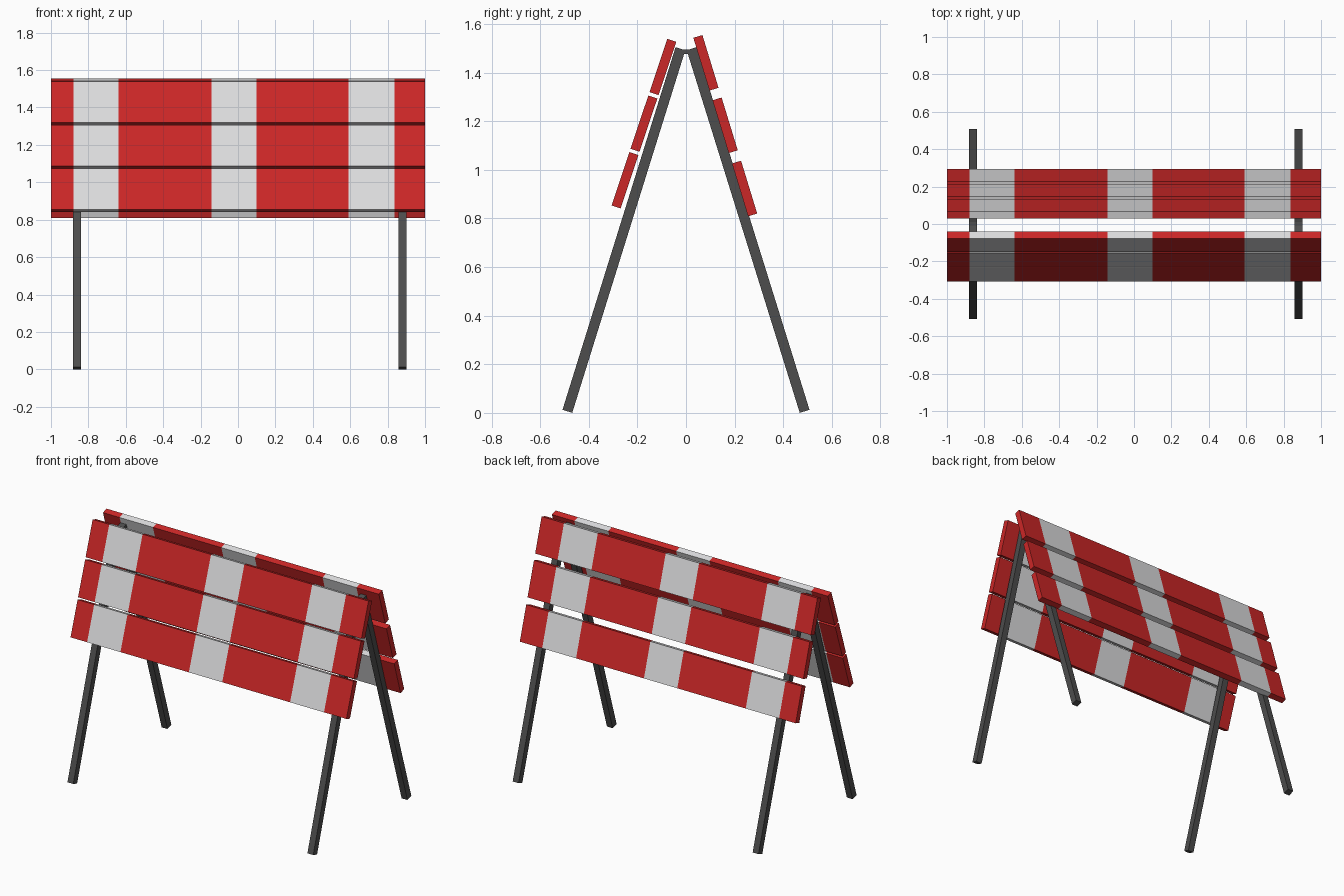
import bpy, bmesh, math
from mathutils import Matrix, Vector

if "Cube" in bpy.data.objects:
    bpy.data.objects.remove(bpy.data.objects["Cube"])


def material(name, rgb):
    m = bpy.data.materials.new(name)
    m.diffuse_color = (*rgb, 1)
    m.use_nodes = True
    m.node_tree.nodes["Principled BSDF"].inputs["Base Color"].default_value = m.diffuse_color
    return m


RED = material("signal red", (0.60, 0.02, 0.02))
WHITE = material("off white", (0.72, 0.72, 0.73))
GREY = material("dark grey", (0.075, 0.075, 0.075))

# x ranges of the white bands
BANDS = [(-0.88, -0.638), (-0.142, 0.10), (0.592, 0.838)]


def box(name, size, loc, tilt, mats, striped=False):
    bm = bmesh.new()
    bmesh.ops.create_cube(bm, size=1)
    bmesh.ops.scale(bm, vec=size, verts=bm.verts)
    if striped:
        # cut the board at every band edge, then colour by position
        for x in [e for band in BANDS for e in band]:
            bmesh.ops.bisect_plane(bm, geom=bm.verts[:] + bm.edges[:] + bm.faces[:],
                                   plane_co=(x, 0, 0), plane_no=(1, 0, 0))
        for f in bm.faces:
            x = f.calc_center_median().x
            f.material_index = int(any(a < x < b for a, b in BANDS))
    bm.transform(Matrix.Translation(loc) @ Matrix.Rotation(tilt, 4, 'X'))
    me = bpy.data.meshes.new(name)
    bm.to_mesh(me)
    bm.free()
    for m in mats:
        me.materials.append(m)
    ob = bpy.data.objects.new(name, me)
    bpy.context.collection.objects.link(ob)
    return ob


# legs: two leaning pairs, joined at the top by small hinges
LEG = 0.042
for side, x in (("left", -0.86), ("right", 0.88)):
    for face, s in (("front", -1), ("back", 1)):
        bottom, top = Vector((x, s * 0.488, 0.0065)), Vector((x, s * 0.023, 1.498))
        d = top - bottom
        box(f"{face}_leg_{side}", (LEG, LEG, d.length), (bottom + top) / 2,
            s * math.atan2(abs(d.y), d.z), [GREY])
    box(f"hinge_{side}", (LEG, 0.022, 0.018), (x, 0, 1.486), 0, [GREY])

# striped boards: three on each face, (y, z) of each centre
SIDES = {
    "front": (-math.radians(18.5), 0.231, [(-0.095, 1.423), (-0.173, 1.19), (-0.251, 0.957)]),
    "back": (math.radians(17.0), 0.227, [(0.082, 1.440), (0.161, 1.183), (0.241, 0.923)]),
}
for face, (tilt, height, centres) in SIDES.items():
    for i, (y, z) in enumerate(centres):
        box(f"{face}_board_{i + 1}", (2.0, 0.039, height), (0, y, z), tilt,
            [RED, WHITE], striped=True)
